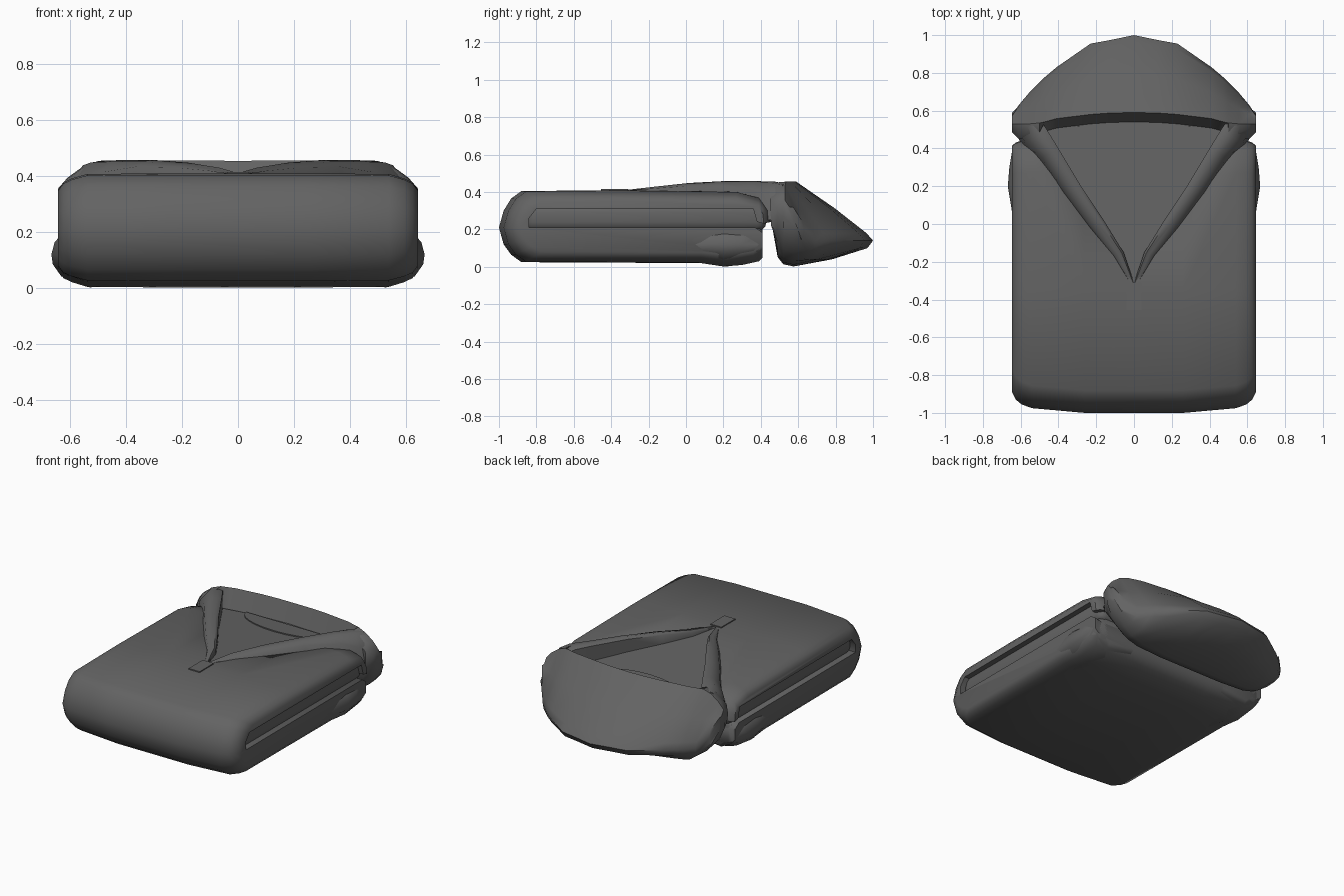
import bpy, bmesh, math

if "Cube" in bpy.data.objects:
    bpy.data.objects.remove(bpy.data.objects["Cube"])

mat = bpy.data.materials.new("charcoal_fabric")
mat.diffuse_color = (0.125, 0.125, 0.125, 1)
mat.use_nodes = True
mat.node_tree.nodes["Principled BSDF"].inputs["Base Color"].default_value = mat.diffuse_color


def finish(bm, name, angle=50):
    bmesh.ops.recalc_face_normals(bm, faces=bm.faces)
    me = bpy.data.meshes.new(name)
    bm.to_mesh(me)
    bm.free()
    ob = bpy.data.objects.new(name, me)
    bpy.context.collection.objects.link(ob)
    me.materials.append(mat)
    bpy.ops.object.select_all(action='DESELECT')
    ob.select_set(True)
    bpy.context.view_layer.objects.active = ob
    bpy.ops.object.shade_smooth_by_angle(angle=math.radians(angle))
    return ob


def loft(name, rings, angle=50):
    """Closed skin through rings with equal point counts, capped at both ends."""
    bm = bmesh.new()
    vs = [[bm.verts.new(p) for p in r] for r in rings]
    n = len(vs[0])
    for a, b in zip(vs, vs[1:]):
        for i in range(n):
            j = (i + 1) % n
            bm.faces.new((a[i], a[j], b[j], b[i]))
    bm.faces.new(vs[0])
    bm.faces.new(vs[-1])
    return finish(bm, name, angle)


def slab(name, x0, x1, y0, y1, z0, z1, bevel):
    bm = bmesh.new()
    bmesh.ops.create_cube(bm, size=1)
    for v in bm.verts:
        v.co = ((x0 + x1) / 2 + v.co.x * (x1 - x0), (y0 + y1) / 2 + v.co.y * (y1 - y0),
                (z0 + z1) / 2 + v.co.z * (z1 - z0))
    if bevel:
        bmesh.ops.bevel(bm, geom=bm.edges[:], offset=bevel, segments=3, profile=0.5, affect='EDGES')
    return finish(bm, name)


def mirrored(stations):
    """Stations from the centre outward, extended to negative x."""
    return [(-s[0],) + s[1:] for s in reversed(stations[1:])] + stations


# folded body: a C profile swept across x, rounded at both sides
outer = [(.46, .24), (.455, .31), (.39, .37), (.27, .402), (-.35, .41), (-.88, .405), (-.935, .365),
         (-.975, .30), (-1, .21), (-.975, .12), (-.935, .065), (-.88, .025), (.08, .020),
         (.22, .002), (.36, .023), (.41, .07), (.41, .17)]
inner = [(.37, .21), (-.84, .21), (-.84, .26), (-.80, .31), (.36, .31), (.38, .24)]


def body_ring(x, dy, dz):
    pts = [(x, y + (dy if y < -.8 else -.4 * dy if y > .43 else 0), .21 + (z - .21) * (1 - dz / .2))
           for y, z in outer]
    return pts + [(x, y, z) for y, z in inner]


body = loft("folded_body", [body_ring(*s) for s in mirrored(
    [(0, 0, 0), (.26, 0, 0), (.54, .025, .002), (.595, .045, .018), (.625, .07, .032), (.645, .11, .06)])])

# layers tucked inside the fold
slab("inner_layer", -.615, .615, -.86, .43, .19, .34, .05)


# sleeve ends bulging gently out of the lower layer
def sleeve_ring(s, y, xm, z0):
    return [(s * x, y, z) for x, z in ((.35, z0 + .02), (.53, z0), (xm - .035, z0 + .04), (xm - .005, .085),
                                       (xm, .12), (xm - .012, .165), (xm - .05, .205), (.35, .205))]


for s, side in ((1, "right"), (-1, "left")):
    loft("sleeve_fold_" + side, [sleeve_ring(s, *t) for t in (
        (-.02, .638, .03), (.08, .648, .02), (.2, .668, .002), (.3, .66, .01), (.39, .645, .03), (.41, .61, .05))])


# neck opening: a sloping V-shaped recess, cut into the body
def floor_z(y):
    return .40 - .065 * (y + .3) / .85


half = [(0, -.31), (.06, -.15), (.28, .2), (.45, .48), (.485, .53), (.25, .575), (0, .59)]
plan = half + [(-x, y) for x, y in half[-2:0:-1]]
low = [(x, y - (.05 if y > .5 else 0)) for x, y in plan]
cutter = loft("neck_cutter", [[(x, y, floor_z(y)) for x, y in low], [(x, y, .6) for x, y in low]])
cutter.hide_render = True
bpy.context.view_layer.objects.active = body
m = body.modifiers.new("neck", 'BOOLEAN')
m.object, m.operation, m.solver = cutter, 'DIFFERENCE', 'EXACT'
bpy.ops.object.modifier_move_to_index(modifier=m.name, index=0)
bpy.ops.object.modifier_apply(modifier=m.name)
bpy.data.objects.remove(cutter)


# hood: flattened dome behind the neck, its lip overlooking the recess
def hood_ring(x, yb, yl, zt, zb, yf=.455):
    k = (yb - .55) / .45
    opening = abs(x) < .48
    zf = floor_z(yf) - .004 if opening else zt - .04
    zi = floor_z(yl - .05) - .004 if opening else zt - .004
    zk = max(.14, zb + .06)                      # height of the rear edge
    return [(x, yf + .005, max(.22, zb + .06)), (x, yf, zf), (x, yl - .05 * min(1, k * 3), zi), (x, yl, zt),
            (x, yl + (yb - yl) * .5, zt - (zt - zk) * .45),
            (x, yb - .035 * k, zk + .04), (x, yb, zk), (x, yb - .03 * k, zk - .04),
            (x, .58 + .2 * k, max(.04, zb + .005)), (x, .575, zb), (x, max(.52, yf + .02), zb + .012),
            (x, yf + .035, zb + .05)]


loft("hood", [hood_ring(*s) for s in mirrored(
    [(0, 1, .59, .455, .002), (.12, .975, .588, .456, .002), (.23, .955, .58, .457, .002),
     (.41, .83, .558, .457, .012), (.475, .775, .54, .456, .03), (.50, .75, .535, .455, .04),
     (.555, .695, .53, .435, .08), (.61, .63, .53, .395, .14, .45), (.645, .575, .53, .355, .22, .485)])])

# neck back panel fills the floor of the opening
bm = bmesh.new()
bm.faces.new([bm.verts.new((x, y, floor_z(y) + .002)) for x, y in low])
finish(bm, "neck_panel")

# collar edges: raised rims along both sides of the V
# inner x, y, outer x, y, peak height, outer bottom
path = [(.0, -.31, .02, -.32, .412, .40), (.055, -.15, .11, -.17, .43, .40), (.16, .02, .235, -.02, .448, .40),
        (.28, .20, .38, .17, .458, .39), (.40, .40, .51, .34, .458, .33), (.455, .49, .60, .42, .455, .25),
        (.485, .535, .625, .50, .445, .25)]
for s, side in ((1, "right"), (-1, "left")):
    rings = []
    for xi, yi, xo, yo, h, zb in path:
        def at(t, z):
            return (s * (xi + (xo - xi) * t), yi + (yo - yi) * t, z)
        rings.append([at(0, min(zb, floor_z(yi) - .005)), at(0, h - .012), at(.18, h), at(.5, h - .006),
                      at(.85, h - .35 * (h - zb)), at(1, zb)])
    loft("collar_edge_" + side, rings)

# neck label: thin half-moon plate on the panel
arc = [(.3 * math.cos(a), .515 - .14 * math.sin(a)) for a in [math.pi * i / 12 for i in range(13)]]
loft("neck_label", [[(x, y, floor_z(y) + h) for x, y in arc] for h in (.001, .009)], 30)

# zip tab: thin plate below the V
slab("zip_tab", -.04, .04, -.455, -.31, .408, .416, 0)
